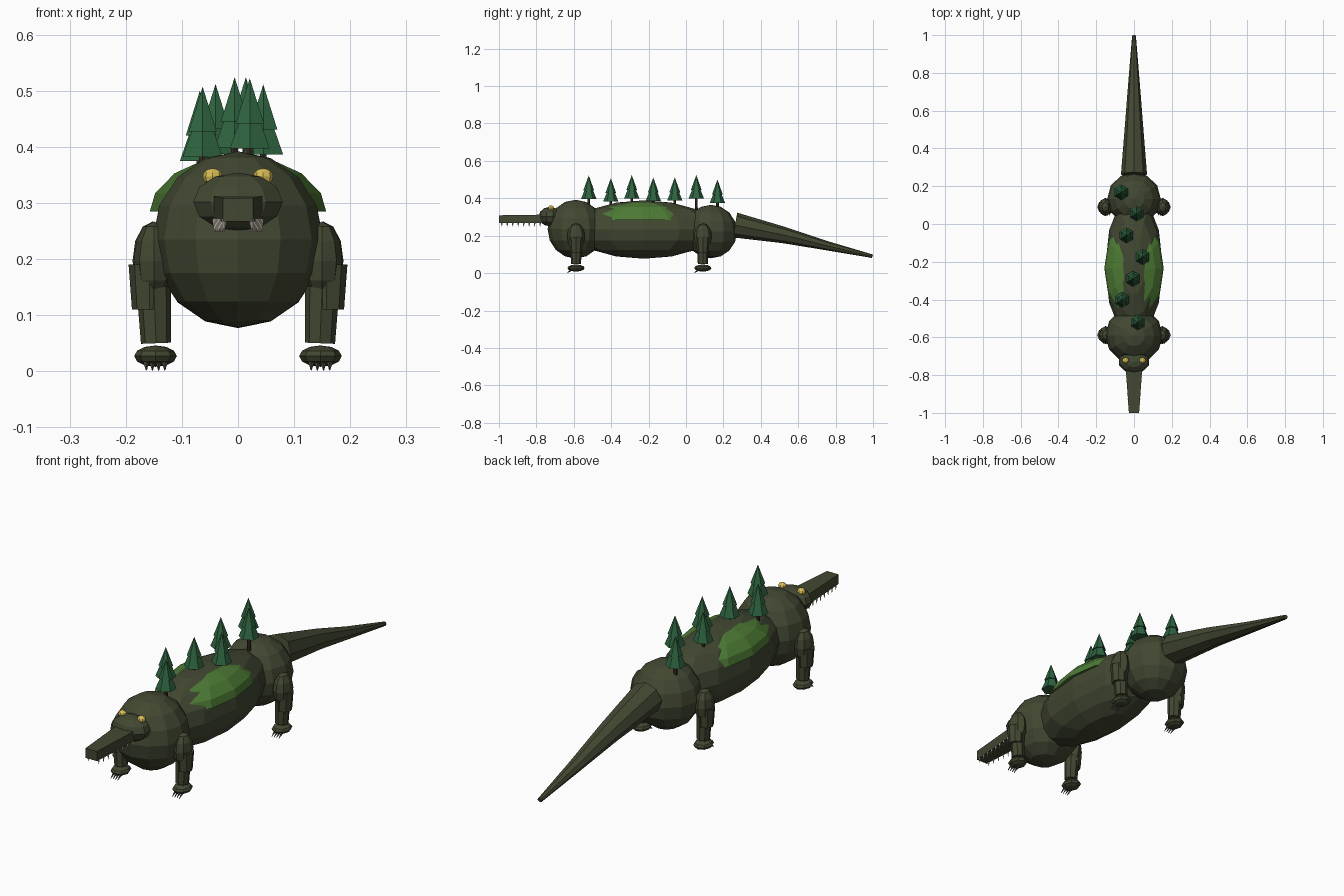
import bpy, bmesh, math
from mathutils import Matrix, Vector

cube = bpy.data.objects.get("Cube")
if cube:
    bpy.data.objects.remove(cube, do_unlink=True)


def material(name, r, g, b):
    m = bpy.data.materials.new(name)
    m.use_nodes = True
    m.diffuse_color = (r, g, b, 1)
    m.node_tree.nodes["Principled BSDF"].inputs["Base Color"].default_value = (r, g, b, 1)
    return m


HIDE = material("dark olive hide", 0.055, 0.065, 0.032)
MOSS = material("moss green", 0.075, 0.2, 0.035)
PINE = material("pine green", 0.028, 0.125, 0.05)
BARK = material("dark bark", 0.04, 0.027, 0.014)
GOLD = material("eye yellow", 0.68, 0.5, 0.09)
IVORY = material("tooth ivory", 0.65, 0.6, 0.5)
CLAW = material("claw grey", 0.06, 0.055, 0.045)


def finish(name, bm, mat):
    bmesh.ops.recalc_face_normals(bm, faces=bm.faces)
    mesh = bpy.data.meshes.new(name)
    bm.to_mesh(mesh)
    bm.free()
    mesh.materials.append(mat)
    obj = bpy.data.objects.new(name, mesh)
    bpy.context.collection.objects.link(obj)
    return obj


def ball(name, loc, radii, mat, segs=12, rings=8, floor=None):
    """Faceted ellipsoid, optionally cut flat at a floor height."""
    bm = bmesh.new()
    bmesh.ops.create_uvsphere(bm, u_segments=segs, v_segments=rings, radius=1,
                              matrix=Matrix.Translation(loc) @ Matrix.Diagonal((*radii, 1)))
    if floor is not None:
        cut = bmesh.ops.bisect_plane(bm, geom=bm.verts[:] + bm.edges[:] + bm.faces[:],
                                     plane_co=(0, 0, floor), plane_no=(0, 0, 1), clear_inner=True)
        rim = [e for e in cut["geom_cut"] if isinstance(e, bmesh.types.BMEdge)]
        bmesh.ops.contextual_create(bm, geom=rim)
    return finish(name, bm, mat)


def add_cone(bm, a, b, r1, r2, segs=6):
    """Tapered cylinder from point a to point b."""
    a, b = Vector(a), Vector(b)
    turn = (b - a).to_track_quat('Z', 'Y').to_matrix().to_4x4()
    bmesh.ops.create_cone(bm, cap_ends=True, segments=segs, radius1=r1, radius2=r2,
                          depth=(b - a).length, matrix=Matrix.Translation((a + b) / 2) @ turn)


def loft(name, rings, sides, phase, mat):
    """Closed skin along y through rings of (y, z, half width, half height, lean)."""
    bm = bmesh.new()
    loops = []
    for y, z, rx, rz, lean in rings:
        loop = []
        for i in range(sides):
            a = math.tau * (i + phase) / sides
            loop.append(bm.verts.new((rx * math.cos(a), y + lean * math.sin(a), z + rz * math.sin(a))))
        loops.append(loop)
    for p, q in zip(loops, loops[1:]):
        for i in range(sides):
            j = (i + 1) % sides
            bm.faces.new((p[i], p[j], q[j], q[i]))
    bm.faces.new(loops[0])
    bm.faces.new(loops[-1])
    return finish(name, bm, mat)


# Trunk of the animal
ball("belly", (0, -0.225, 0.233), (0.152, 0.385, 0.156), HIDE)
ball("chest", (0, -0.59, 0.235), (0.152, 0.15, 0.157), HIDE)
ball("hips", (0, 0.133, 0.222), (0.142, 0.14, 0.143), HIDE)
ball("moss_back", (0, -0.235, 0.275), (0.16, 0.285, 0.11), MOSS, floor=0.285)

# Tail
loft("tail", [(0.262, 0.257, 0.069, 0.066, 0.012), (0.525, 0.203, 0.048, 0.043, 0.008),
              (0.755, 0.146, 0.03, 0.024, 0.005), (0.997, 0.09, 0.01, 0.009, 0.003)],
     8, 0, HIDE)

# Head and square snout
ball("head", (0, -0.728, 0.302), (0.084, 0.06, 0.052), HIDE, 10, 6)
d = math.sqrt(2)
loft("snout", [(-0.73, 0.291, 0.046 * d, 0.022 * d, 0), (-1.0, 0.288, 0.027 * d, 0.021 * d, 0)],
     4, 0.5, HIDE)

# Teeth along both edges of the snout
bm = bmesh.new()
for side in (-1, 1):
    for i in range(8):
        t = i / 7
        x = side * (0.041 - 0.016 * t)
        y = -0.78 - 0.205 * t
        add_cone(bm, (x, y, 0.272), (x, y, 0.248), 0.005, 0.001, 4)
finish("teeth", bm, IVORY)

for side, label in ((1, "left"), (-1, "right")):
    ball(label + "_eye", (side * 0.045, -0.722, 0.347), (0.018, 0.016, 0.015), GOLD, 8, 6)

    for place, y, x in (("front", -0.588, 0.15), ("rear", 0.09, 0.152)):
        name = f"{label}_{place}_"
        # Thigh, shin and foot
        ball(name + "thigh", (side * x, y, 0.197), (0.036, 0.048, 0.07), HIDE, 8, 6)
        bm = bmesh.new()
        add_cone(bm, (side * 0.158, y, 0.19), (side * 0.158, y, 0.11), 0.037, 0.031, 8)
        add_cone(bm, (side * 0.15, y, 0.15), (side * 0.146, y, 0.05), 0.031, 0.027, 8)
        finish(name + "shin", bm, HIDE)
        ball(name + "foot", (side * 0.147, y, 0.027), (0.038, 0.046, 0.019), HIDE, 8, 6)
        # Claws
        bm = bmesh.new()
        for k in (-1.5, -0.5, 0.5, 1.5):
            cx = side * 0.147 + k * 0.011
            add_cone(bm, (cx, y - 0.022, 0.018), (cx, y - 0.046, 0.002), 0.006, 0.001, 4)
        finish(name + "claws", bm, CLAW)

# Two-tier pines growing along the spine: x, y, top height
pines = [(-0.068, 0.168, 0.50), (0.014, 0.055, 0.524), (-0.04, -0.06, 0.512), (0.045, -0.175, 0.511),
         (-0.006, -0.29, 0.524), (-0.063, -0.402, 0.507), (0.021, -0.52, 0.522)]
for i, (x, y, top) in enumerate(pines, 1):
    base = top - 0.125
    bm = bmesh.new()
    add_cone(bm, (x, y, base), (x, y, base + 0.095), 0.041, 0.003)
    add_cone(bm, (x, y, base + 0.045), (x, y, top), 0.029, 0)
    finish(f"pine_{i}_needles", bm, PINE)
    bm = bmesh.new()
    add_cone(bm, (x, y, base - 0.06), (x, y, base + 0.01), 0.008, 0.007)
    finish(f"pine_{i}_trunk", bm, BARK)
